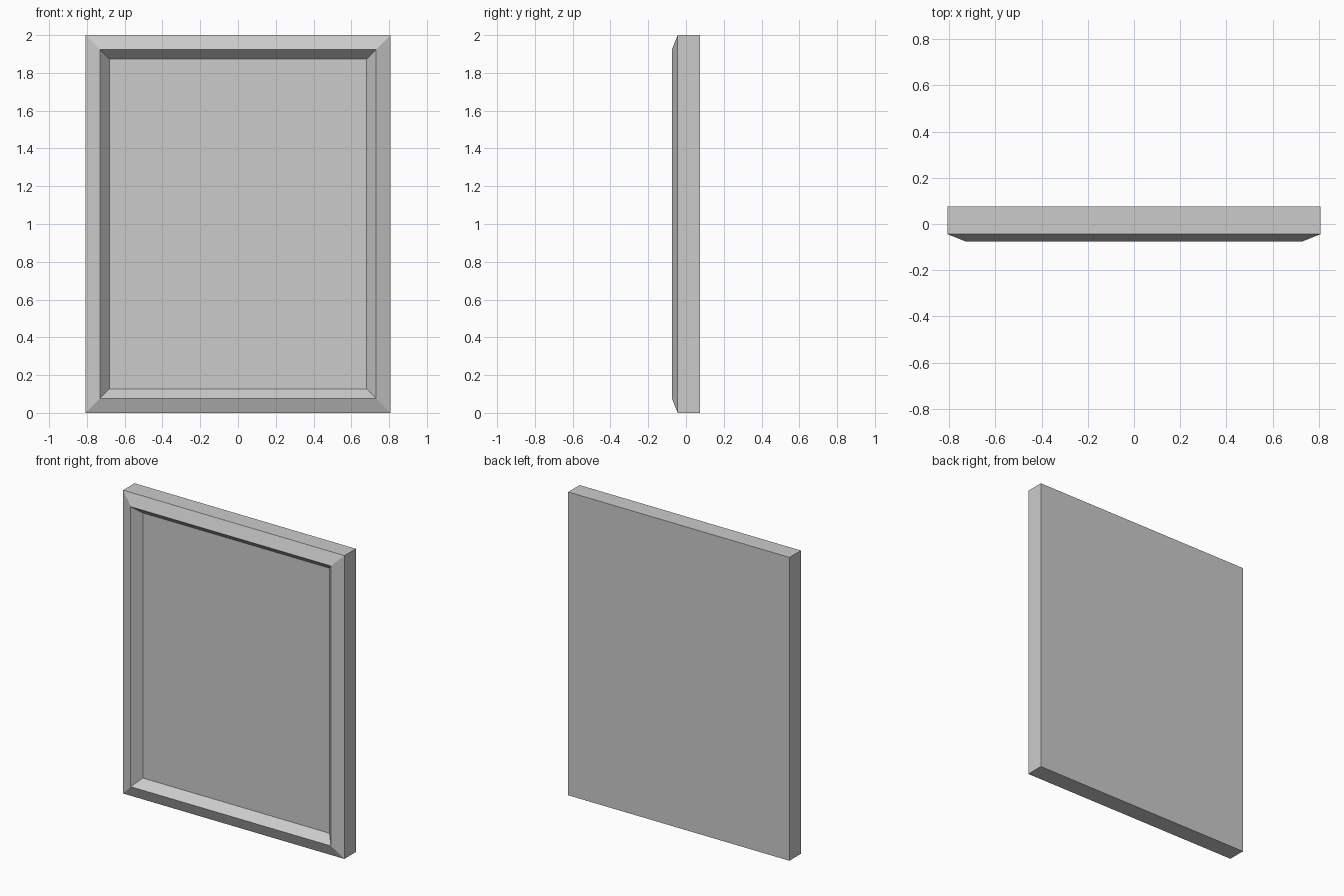
import bpy
import bmesh

if "Cube" in bpy.data.objects:
    bpy.data.objects.remove(bpy.data.objects["Cube"])

# Nested rectangles from back to recessed panel: (inset from outer edge, y)
HALF_W, HEIGHT = 0.807, 2.0
PROFILE = [
    (0.0, 0.075),     # back edge
    (0.0, -0.044),    # front of the outer sides
    (0.077, -0.075),  # raised ridge
    (0.126, -0.019),  # edge of the recessed panel
]


def add_ring(bm, inset, y):
    w, lo, hi = HALF_W - inset, inset, HEIGHT - inset
    return [bm.verts.new((x, y, z))
            for x, z in ((-w, lo), (w, lo), (w, hi), (-w, hi))]


bm = bmesh.new()
rings = [add_ring(bm, inset, y) for inset, y in PROFILE]

# Mitred frame sides, bevel and inner slope
for a, b in zip(rings, rings[1:]):
    for i in range(4):
        j = (i + 1) % 4
        bm.faces.new((a[i], a[j], b[j], b[i]))

# Flat back and recessed front panel
bm.faces.new(rings[0][::-1])
bm.faces.new(rings[-1])
bmesh.ops.recalc_face_normals(bm, faces=bm.faces)

mesh = bpy.data.meshes.new("framed_panel")
bm.to_mesh(mesh)
bm.free()
bpy.context.collection.objects.link(bpy.data.objects.new("framed_panel", mesh))
